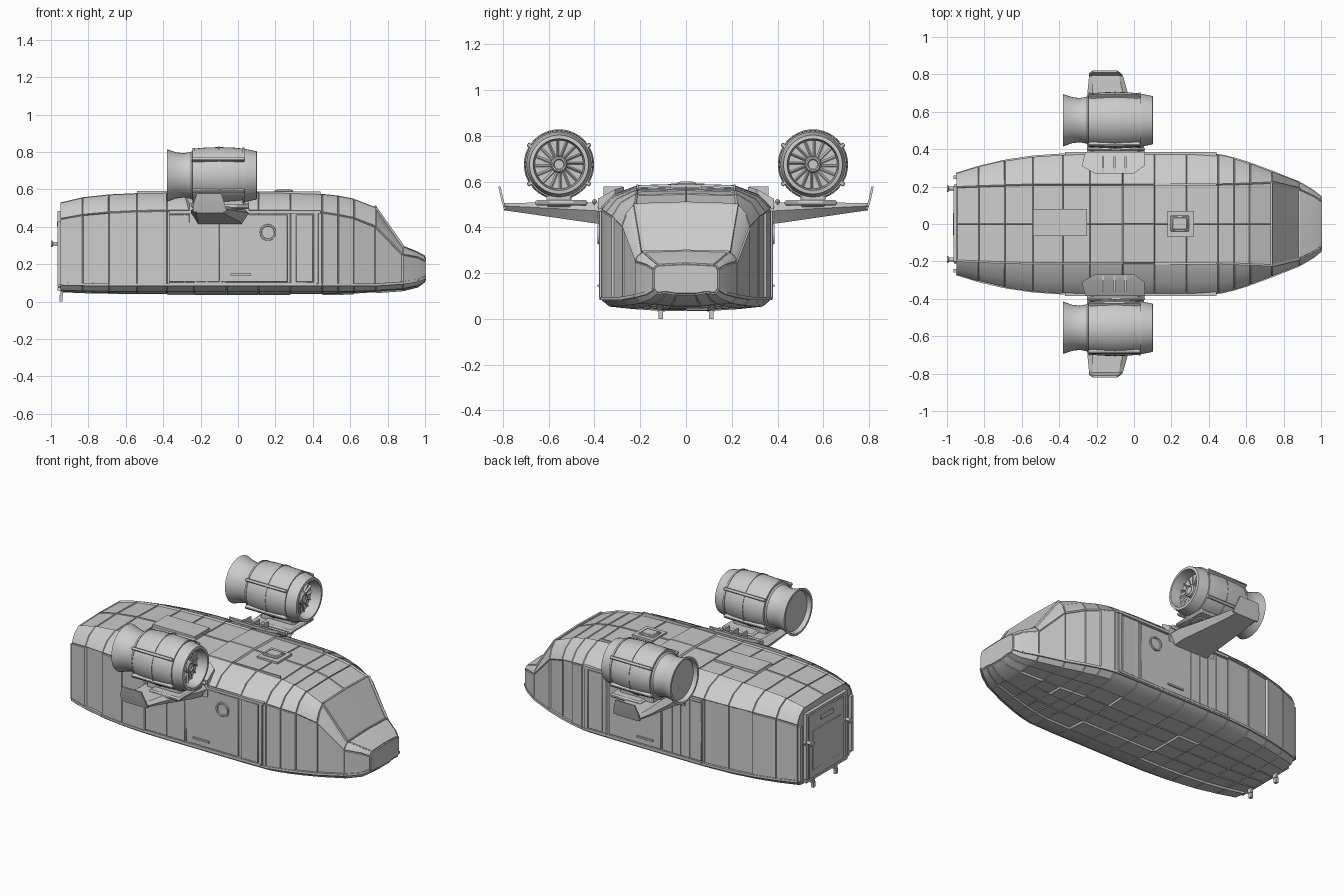
import bpy, bmesh, math
from mathutils import Vector, Matrix

if "Cube" in bpy.data.objects:
    bpy.data.objects.remove(bpy.data.objects["Cube"])

grey = bpy.data.materials.new("light_grey")
grey.use_nodes = True
grey.diffuse_color = (0.6, 0.6, 0.6, 1)
grey.node_tree.nodes["Principled BSDF"].inputs["Base Color"].default_value = (0.6, 0.6, 0.6, 1)


def finish(name, bm, mirror=False, bevel=0, angle=30):
    bmesh.ops.recalc_face_normals(bm, faces=bm.faces[:])
    me = bpy.data.meshes.new(name)
    bm.to_mesh(me)
    bm.free()
    me.materials.append(grey)
    ob = bpy.data.objects.new(name, me)
    bpy.context.collection.objects.link(ob)
    bpy.ops.object.select_all(action='DESELECT')
    ob.select_set(True)
    bpy.context.view_layer.objects.active = ob
    bpy.ops.object.shade_smooth_by_angle(angle=math.radians(angle))
    if bevel:
        m = ob.modifiers.new("Bevel", 'BEVEL')
        m.width, m.segments = bevel, 1
    if mirror:
        ob.modifiers.new("Mirror", 'MIRROR').use_axis = (False, True, False)
    return ob


def loft(bm, rings):
    """Skin closed rings of points and cap both ends."""
    rows = [[bm.verts.new(p) for p in ring] for ring in rings]
    n = len(rows[0])
    for a, b in zip(rows, rows[1:]):
        for j in range(n):
            bm.faces.new((a[j], a[(j + 1) % n], b[(j + 1) % n], b[j]))
    bm.faces.new(rows[0])
    bm.faces.new(rows[-1][::-1])
    return rows


def box(bm, lo, hi, matrix=Matrix()):
    size = [b - a for a, b in zip(lo, hi)]
    mid = [(a + b) / 2 for a, b in zip(lo, hi)]
    bmesh.ops.create_cube(bm, size=1, matrix=matrix @ Matrix.Translation(mid) @ Matrix.Diagonal((*size, 1)))


def boxes(name, spans, mirror=False, bevel=0):
    bm = bmesh.new()
    for lo, hi in spans:
        box(bm, lo, hi)
    return finish(name, bm, mirror, bevel)


def lathe(bm, profile, centre, seg=40, axis='X'):
    """Spin (along, radius) pairs about an axis through centre."""
    turn = Matrix.Rotation(math.pi / 2, 3, 'Z') if axis == 'Y' else Matrix.Identity(3)
    rings = []
    for a, r in profile:
        ring = [Vector((a, r * math.cos(t), r * math.sin(t)))
                for t in (2 * math.pi * k / seg for k in range(seg))]
        rings.append([turn @ p + Vector(centre) for p in ring])
    loft(bm, rings)


def bar(bm, p, q, t):
    p, q = Vector(p), Vector(q)
    rot = (q - p).to_track_quat('X', 'Z').to_matrix().to_4x4()
    box(bm, (0, -t, -t), ((q - p).length, t, t), Matrix.Translation(p) @ rot)


# Hull: x, half width, roof edge, roof z, shoulder z, sill z, belly z
stations = [(-.95, .265, .195, .53, .44, .095, .05), (-.83, .302, .20, .558, .462, .092, .045),
            (-.69, .335, .205, .573, .475, .09, .042), (-.54, .357, .21, .58, .482, .09, .04),
            (-.38, .368, .21, .585, .485, .09, .04), (-.235, .37, .21, .586, .485, .09, .04),
            (-.06, .37, .21, .586, .485, .09, .04), (.11, .37, .21, .585, .485, .09, .04),
            (.28, .37, .21, .582, .483, .09, .04), (.45, .366, .21, .576, .475, .09, .04),
            (.535, .347, .212, .567, .462, .09, .041), (.62, .32, .215, .55, .445, .09, .043),
            (.735, .277, .22, .505, .40, .09, .05), (.88, .22, .185, .295, .25, .10, .06),
            (.96, .172, .148, .262, .235, .112, .08), (1.0, .14, .12, .24, .215, .13, .11)]


def section(x, w, r, zt, zs, zl, zb):
    half = [(0, zt), (r, zt - .006), (r * .35 + w * .65, zs * .4 + zt * .6 - .004), (w, zs),
            (w, zl), (w * .9, zb * .5 + zl * .5 - .006), (w * .62, zb + .008), (w * .3, zb), (0, zb)]
    return [(x, y, z) for y, z in half + [(-y, z) for y, z in half[-2:0:-1]]]


bm = bmesh.new()
rows = loft(bm, [section(*s) for s in stations])
where = {v: (i, j if j < 9 else 16 - j) for i, row in enumerate(rows) for j, v in enumerate(row)}
seams = []
for e in bm.edges:
    (i, j), (k, m) = where[e.verts[0]], where[e.verts[1]]
    across = i == k and i != 14
    along = i != k and (j in (1, 3, 4, 6, 7) or (j in (0, 8) and max(i, k) < 13))
    if across or along:
        seams.append(e)
bmesh.ops.split_edges(bm, edges=seams)
bmesh.ops.recalc_face_normals(bm, faces=bm.faces[:])
bmesh.ops.inset_region(bm, faces=bm.faces[:], thickness=.003, depth=.005,
                       use_boundary=True, use_even_offset=True)
finish("hull_panels", bm, angle=35)

# Sill rail that follows the hull
bm = bmesh.new()
for a, b in zip(stations, stations[1:]):
    bar(bm, (a[0], a[1] + .002, a[5]), (b[0], b[1] + .002, b[5]), .007)
finish("sill_rail", bm, True)

# Windscreen frame and nose lamps
bm = bmesh.new()
bar(bm, (.735, .222, .50), (.882, .187, .292), .008)
bar(bm, (.735, 0, .507), (.735, .222, .50), .006)
bar(bm, (.882, 0, .297), (.882, .187, .292), .006)
finish("windscreen_frame", bm, True)
bm = bmesh.new()
lathe(bm, [(.99, .024), (1.008, .024), (1.008, .018), (1.001, .016)], (-.008, .06, .18), 20)
finish("nose_lamp", bm, True)

# Side door, rails, handle and round window
boxes("side_door", [((-.37, .365, .105), (-.10, .377, .465)), ((-.092, .365, .105), (.265, .377, .465)),
                    ((.31, .365, .105), (.40, .377, .465)),
                    ((.405, .365, .095), (.43, .380, .485))], True, .002)
boxes("door_rail", [((-.37, .36, .47), (.44, .385, .486)), ((-.37, .36, .09), (.42, .381, .102)),
                    ((-.04, .37, .14), (.07, .386, .15))]
      + [((x, .37, .105), (x + .008, .381, .465)) for x in (-.29, -.23, -.17)], True)
bm = bmesh.new()
lathe(bm, [(.37, .045), (.386, .043), (.386, .035), (.379, .033)], (.16, 0, .37), 28, 'Y')
finish("round_window", bm, True)

# Roof plates, hatch and edge rails
boxes("roof_plate", [((-.54, -.065, .575), (-.25, .08, .592)), ((.18, -.07, .575), (.32, .07, .588))])
boxes("roof_hatch", [((.195, -.04, .58), (.295, .045, .596)), ((.205, -.03, .59), (.285, .035, .6))], bevel=.004)
boxes("roof_rail", [((.11, .207, .57), (.44, .217, .588))], True)

# Rear door with frame, hinges and hooks
boxes("rear_door", [((-.962, -.17, .07), (-.95, .17, .46)), ((-.967, -.06, .40), (-.955, .06, .43)),
                    ((-.966, -.14, .12), (-.96, .14, .36))], bevel=.002)
boxes("rear_frame", [((-.965, .18, .08), (-.945, .20, .47)), ((-.965, .24, .09), (-.945, .26, .43)),
                     ((-.965, 0, .47), (-.945, .2, .485)), ((-.965, 0, .06), (-.945, .2, .075))], True)
bm = bmesh.new()
lathe(bm, [(-1.0, .018), (-.992, .018), (-.99, .01), (-.965, .01), (-.962, .02), (-.95, .02)], (0, .19, .31), 14)
finish("rear_hinge", bm, True)
boxes("rear_hook", [((-.95, .095, .03), (-.935, .125, .09)), ((-.955, .1, 0), (-.938, .12, .035))], True)


# Wing, winglet and root fairing
def wing_ring(y, x0, x1, z0, z1):
    c = (x1 - x0) * .12
    return [(x0, y, z0 * .4 + z1 * .6), (x0 + c, y, z0), (x1 - c, y, z0),
            (x1, y, z0 * .4 + z1 * .6), (x1 - c, y, z1), (x0 + c, y, z1)]


bm = bmesh.new()
loft(bm, [wing_ring(*s) for s in ((.34, -.25, .06, .41, .51), (.45, -.25, .05, .425, .51),
                                  (.69, -.25, -.03, .46, .508), (.795, -.24, -.06, .475, .506))])
finish("wing", bm, True)
bm = bmesh.new()
loft(bm, [[(x0, y, z), (x1, y, z), (x1, y + .01, z), (x0, y + .01, z)]
          for x0, x1, y, z in ((-.24, -.06, .785, .478), (-.24, -.07, .798, .52), (-.22, -.09, .81, .578))])
finish("winglet", bm, True)
bm = bmesh.new()
loft(bm, [[(x0, y, z0), (x1, y, z0), (x1, y, z1), (x0, y, z1)]
          for y, x0, x1, z0, z1 in ((.27, -.21, 0, .52, .578), (.31, -.28, .055, .5, .567), (.385, -.26, .06, .42, .525))])
finish("wing_root_fairing", bm, True)
boxes("root_rib", [((x, .275, .54), (x + .01, .36, .578)) for x in (-.17, -.11, -.05)], True)
boxes("engine_pylon", [((-.2, .5, .49), (.03, .61, .55)), ((-.15, .43, .495), (.06, .66, .52)),
                       ((-.25, .39, .5), (.06, .41, .525))], True, .008)

# Engine nacelle, bands and rails
centre = Vector((0, .555, .675))
bm = bmesh.new()
lathe(bm, [(-.355, .002), (-.355, .12), (-.38, .127), (-.38, .14), (-.365, .135), (-.33, .123), (-.29, .118),
           (-.25, .126), (-.235, .143), (-.17, .149), (-.1, .151), (-.03, .149), (.03, .143), (.1, .129),
           (.102, .113), (.05, .106), (.0, .106), (.0, .002)], centre)
finish("engine_nacelle", bm, True)
bm = bmesh.new()
for x, r in ((-.237, .147), (-.1, .154), (.03, .148)):
    lathe(bm, [(x - .005, r - .02), (x - .005, r), (x + .005, r), (x + .005, r - .02)], centre)
finish("engine_band", bm, True)
bm = bmesh.new()
for deg in (33, 147, 213, 327):
    box(bm, (-.245, .14, -.009), (.035, .164, .009),
        Matrix.Translation(centre) @ Matrix.Rotation(math.radians(deg), 4, 'X'))
finish("engine_rail", bm, True, .003)

# Intake fan
bm = bmesh.new()
lathe(bm, [(0, .038), (.06, .036), (.068, .03), (.068, .024), (.062, .02)], centre, 24)
for k in range(16):
    spin = Matrix.Rotation(2 * math.pi * k / 16, 4, 'X') @ Matrix.Rotation(math.radians(35), 4, 'Y')
    box(bm, (-.016, -.003, .03), (.016, .003, .107), Matrix.Translation(centre + Vector((.03, 0, 0)))
        @ Matrix.Rotation(2 * math.pi * k / 16, 4, 'X') @ Matrix.Rotation(math.radians(35), 4, 'Z'))
finish("intake_fan", bm, True)
